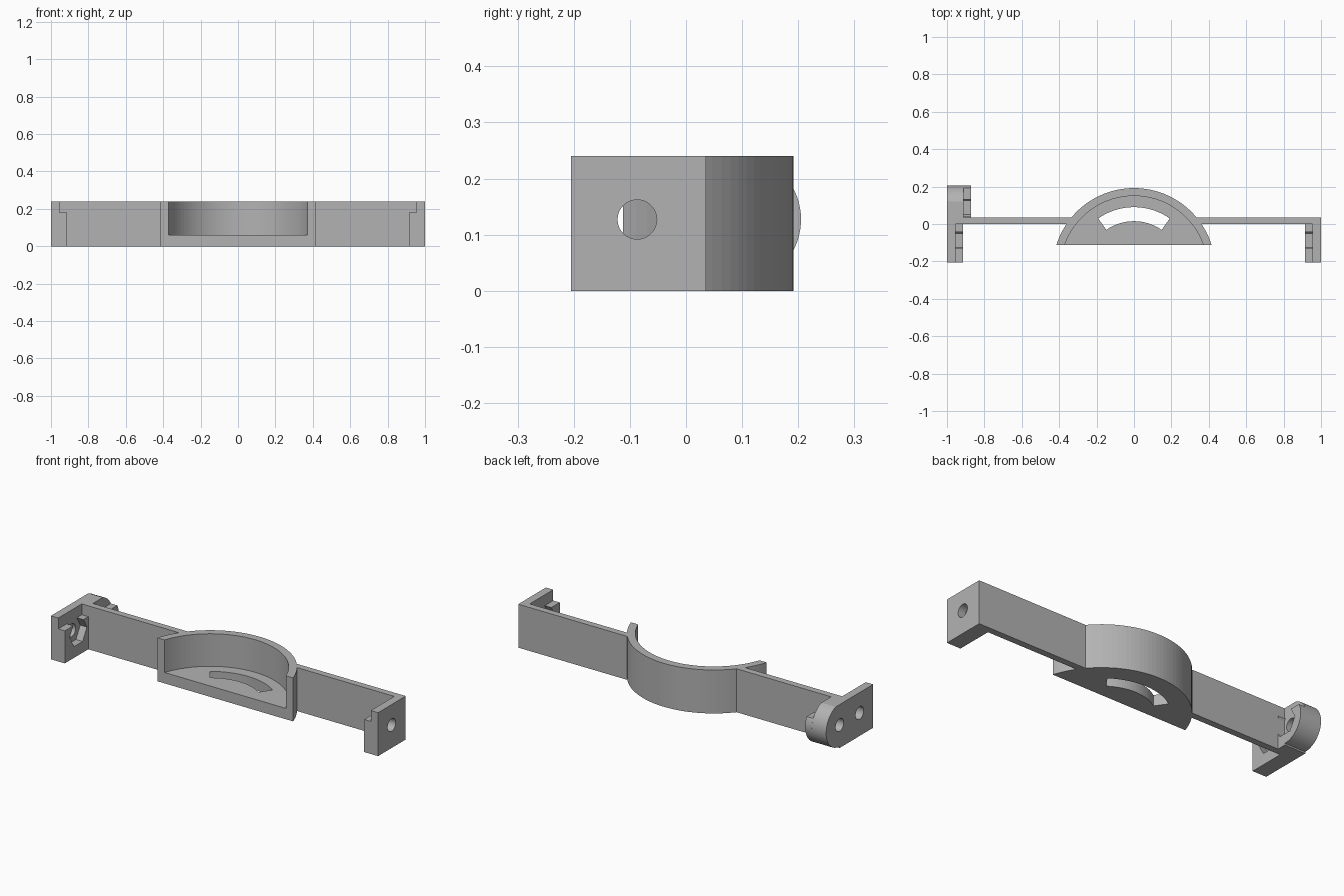
import bpy, bmesh
from math import sin, cos, asin, radians, pi, sqrt

if "Cube" in bpy.data.objects:
    bpy.data.objects.remove(bpy.data.objects["Cube"])

grey = bpy.data.materials.new("plain_grey")
grey.diffuse_color = (0.45, 0.45, 0.45, 1)
grey.use_nodes = True
grey.node_tree.nodes["Principled BSDF"].inputs["Base Color"].default_value = grey.diffuse_color

H = 0.24                       # overall height
HOLE_Y, HOLE_Z = 0.087, 0.127  # bolt axis
CY, R_OUT, R_IN, FRONT = -0.243, 0.435, 0.393, -0.112  # curved cradle


def prism(name, pts, axis, lo, hi):
    """Extrude a 2D profile along an axis (x: pts are yz, y: xz, z: xy)."""
    def place(p, t):
        return {"x": (t, p[0], p[1]), "y": (p[0], t, p[1]), "z": (p[0], p[1], t)}[axis]
    bm = bmesh.new()
    a = [bm.verts.new(place(p, lo)) for p in pts]
    b = [bm.verts.new(place(p, hi)) for p in pts]
    bm.faces.new(a)
    bm.faces.new(b[::-1])
    for i in range(len(pts)):
        j = (i + 1) % len(pts)
        bm.faces.new((a[i], b[i], b[j], a[j]))
    bmesh.ops.recalc_face_normals(bm, faces=bm.faces[:])
    me = bpy.data.meshes.new(name)
    bm.to_mesh(me)
    bm.free()
    me.materials.append(grey)
    ob = bpy.data.objects.new(name, me)
    bpy.context.collection.objects.link(ob)
    return ob


def rect(x0, x1, y0, y1):
    return [(x0, y0), (x1, y0), (x1, y1), (x0, y1)]


def arc(cx, cy, r, a0, a1, n):
    return [(cx + r * cos(a0 + (a1 - a0) * i / n),
             cy + r * sin(a0 + (a1 - a0) * i / n)) for i in range(n + 1)]


def cut(ob, cutter):
    cutter.hide_render = True
    m = ob.modifiers.new("cut", "BOOLEAN")
    m.operation, m.solver, m.object = "DIFFERENCE", "EXACT", cutter
    bpy.context.view_layer.objects.active = ob
    bpy.ops.object.modifier_apply(modifier=m.name)
    bpy.data.objects.remove(cutter)


def bolt_hole(ob, y, lo, hi):
    cut(ob, prism("hole_cutter", arc(y, HOLE_Z, 0.035, 0, 2 * pi, 32)[:-1], "x", lo, hi))


def nut_trap(ob, y, lo, hi):
    cut(ob, prism("nut_cutter", arc(y, HOLE_Z, 0.075, 0, 2 * pi, 6)[:-1], "x", lo, hi))


# Curved cradle wall, open towards the front
a_out = asin((FRONT - CY) / R_OUT)
a_in = asin((FRONT - CY) / R_IN)
inner = arc(0, CY, R_IN, a_in, pi - a_in, 48)
wall = arc(0, CY, R_OUT, a_out, pi - a_out, 48) + inner[::-1]
prism("cradle_wall", wall, "z", 0, H)

# Cradle floor with a curved slot
floor = prism("cradle_floor", inner, "z", 0, 0.06)
s0, s1 = radians(55), radians(125)
slot = arc(0, CY, 0.333, s0, s1, 24) + arc(0, CY, 0.258, s1, s0, 24)
cut(floor, prism("slot_cutter", slot, "z", -0.1, 0.2))

# Arms and end brackets, left and right
for side, s in (("left", -1), ("right", 1)):
    prism(side + "_arm", rect(s * 0.335, s, 0, 0.036), "z", 0, H)
    step = [(s, 0), (s * 0.915, 0), (s * 0.915, 0.18),
            (s * 0.955, 0.18), (s * 0.955, H), (s, H)]
    bracket = prism(side + "_bracket", step, "y", -0.205, 0)
    nut_trap(bracket, -HOLE_Y, s * 0.85, s * 0.956)
    bolt_hole(bracket, -HOLE_Y, s * 0.9, s * 1.1)


# Rounded ear behind the left end: tall plate plus lower flange with nut trap
def ear_profile(top):
    r = 0.118
    return [(0.036, 0), (HOLE_Y, 0)] + arc(
        HOLE_Y, HOLE_Z, r, -pi / 2, asin((top - HOLE_Z) / r), 24) + [(0.036, top)]


plate = prism("ear_plate", ear_profile(H), "x", -1, -0.912)
bolt_hole(plate, HOLE_Y, -1.1, -0.85)
flange = prism("ear_flange", ear_profile(0.18), "x", -0.912, -0.872)
nut_trap(flange, HOLE_Y, -0.95, -0.8)
